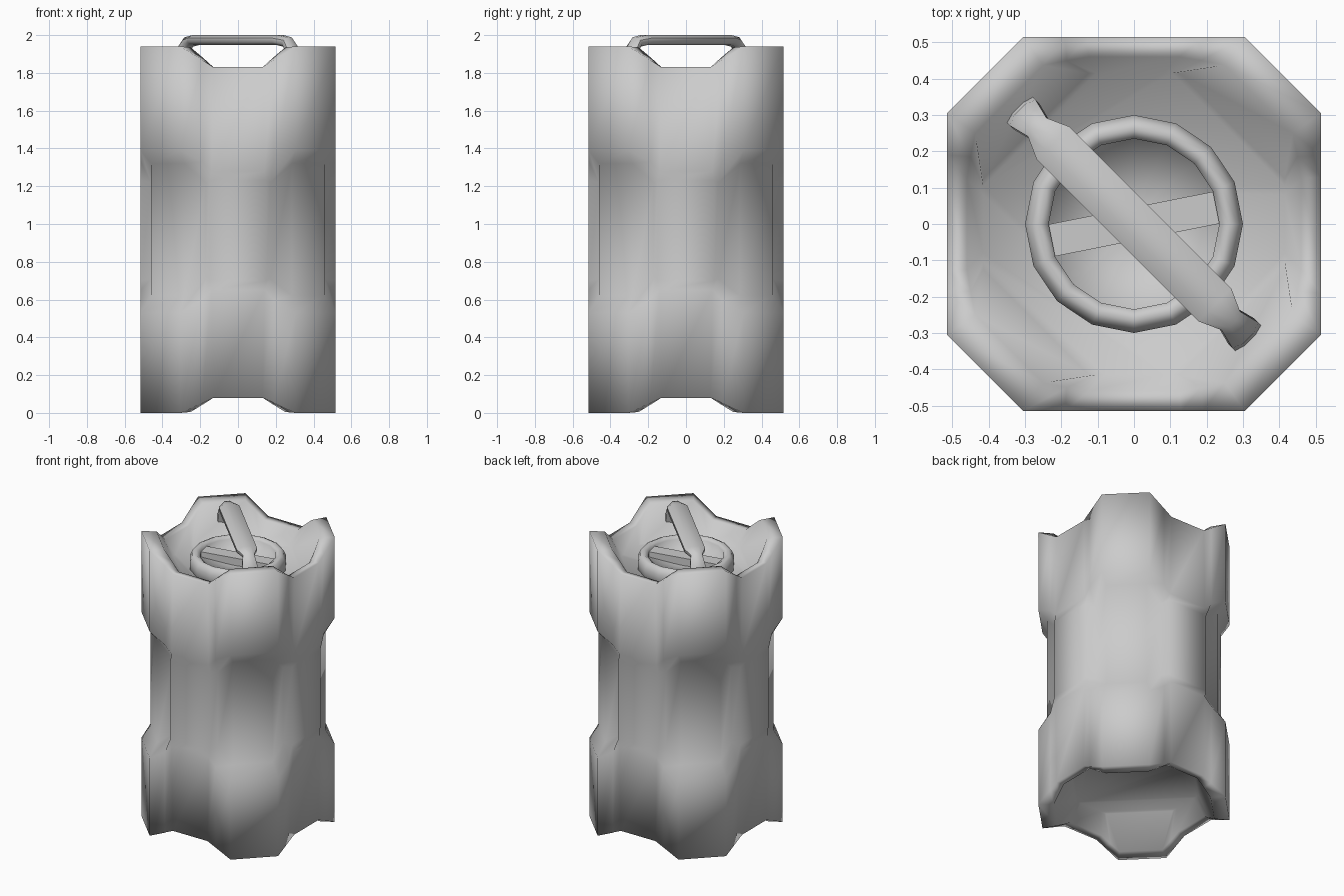
import bpy, bmesh, math
from mathutils import Vector

if "Cube" in bpy.data.objects:
    bpy.data.objects.remove(bpy.data.objects["Cube"])


def finish(name, bm, angle=None):
    bmesh.ops.recalc_face_normals(bm, faces=bm.faces[:])
    mesh = bpy.data.meshes.new(name)
    bm.to_mesh(mesh)
    bm.free()
    ob = bpy.data.objects.new(name, mesh)
    bpy.context.collection.objects.link(ob)
    for p in mesh.polygons:
        p.use_smooth = True
    if angle:
        bpy.ops.object.select_all(action='DESELECT')
        ob.select_set(True)
        bpy.context.view_layer.objects.active = ob
        bpy.ops.object.shade_smooth_by_angle(angle=math.radians(angle))
    return ob


def loft(name, rings, angle=None):
    bm = bmesh.new()
    rows = [[bm.verts.new(p) for p in ring] for ring in rings]
    n = len(rows[0])
    for lo, hi in zip(rows, rows[1:]):
        for i in range(n):
            j = (i + 1) % n
            bm.faces.new((lo[i], lo[j], hi[j], hi[i]))
    bm.faces.new(rows[0])
    bm.faces.new(rows[-1])
    return finish(name, bm, angle)


def body_ring(level):
    # level: (sideways, outward, z) for panel edge, groove and corner edge
    side = [(-t, d, z) for t, d, z in reversed(level)] + list(level)
    pts = []
    for k in range(4):
        c, s = math.cos(k * math.pi / 2), math.sin(k * math.pi / 2)
        pts += [(d * s + t * c, -d * c + t * s, z) for t, d, z in side]
    return pts


# body: notched thick rims, recessed corners at mid height, dished ends
levels = [
    [(.08, .415, .22), (.105, .415, .22), (.125, .415, .22)],
    [(.125, .46, .085), (.185, .45, .045), (.25, .437, .005)],
    [(.13, .515, .08), (.19, .515, .053), (.305, .515, 0)],
    [(.14, .515, .65), (.19, .515, .60), (.305, .515, .53)],
    [(.15, .515, .70), (.17, .46, .71), (.285, .46, .62)],
    [(.15, .515, 1.23), (.17, .46, 1.22), (.285, .46, 1.32)],
    [(.14, .515, 1.28), (.19, .515, 1.33), (.305, .515, 1.39)],
    [(.13, .515, 1.83), (.19, .515, 1.868), (.305, .515, 1.94)],
    [(.125, .46, 1.825), (.185, .45, 1.88), (.25, .437, 1.935)],
    [(.08, .415, 1.72), (.105, .415, 1.72), (.125, .415, 1.72)],
]
loft("canister_body", [body_ring(l) for l in levels])

# round cap with a rounded rim and a sunken centre
profile = [(.3, 1.68), (.3, 1.775), (.285, 1.807), (.262, 1.818), (.235, 1.80),
           (.235, 1.76), (.05, 1.745)]
loft("cap_ring", [[(r * math.cos(i * math.pi / 8), r * math.sin(i * math.pi / 8), z)
                   for i in range(16)] for r, z in profile])

# grip bar across the cap
bm = bmesh.new()
bmesh.ops.create_cube(bm, size=1)
bmesh.ops.scale(bm, vec=(.465, .09, .09), verts=bm.verts)
bar = finish("cap_grip", bm, 30)
bar.location = (0, 0, 1.75)
bar.rotation_euler.z = math.radians(11.25)

# carrying handle running diagonally between two corners
half = [(.44, 1.83, .05, .018, 80), (.425, 1.90, .05, .022, 65),
        (.37, 1.963, .036, .03, 35), (.315, 1.974, .064, .026, 0)]
stations = half + [(-s, z, w, h, -a) for s, z, w, h, a in reversed(half)]
along = Vector((1, -1, 0)).normalized()
across = Vector((1, 1, 0)).normalized()
k = 1 / math.cos(math.pi / 8)
rings = []
for s, z, w, h, a in stations:
    up = along * math.sin(math.radians(a)) + Vector((0, 0, math.cos(math.radians(a))))
    centre = along * s + Vector((0, 0, z))
    rings.append([centre + across * (w * k * math.cos(q)) + up * (h * k * math.sin(q))
                  for q in [math.pi / 8 + i * math.pi / 4 for i in range(8)]])
loft("carry_handle", rings, 60)
